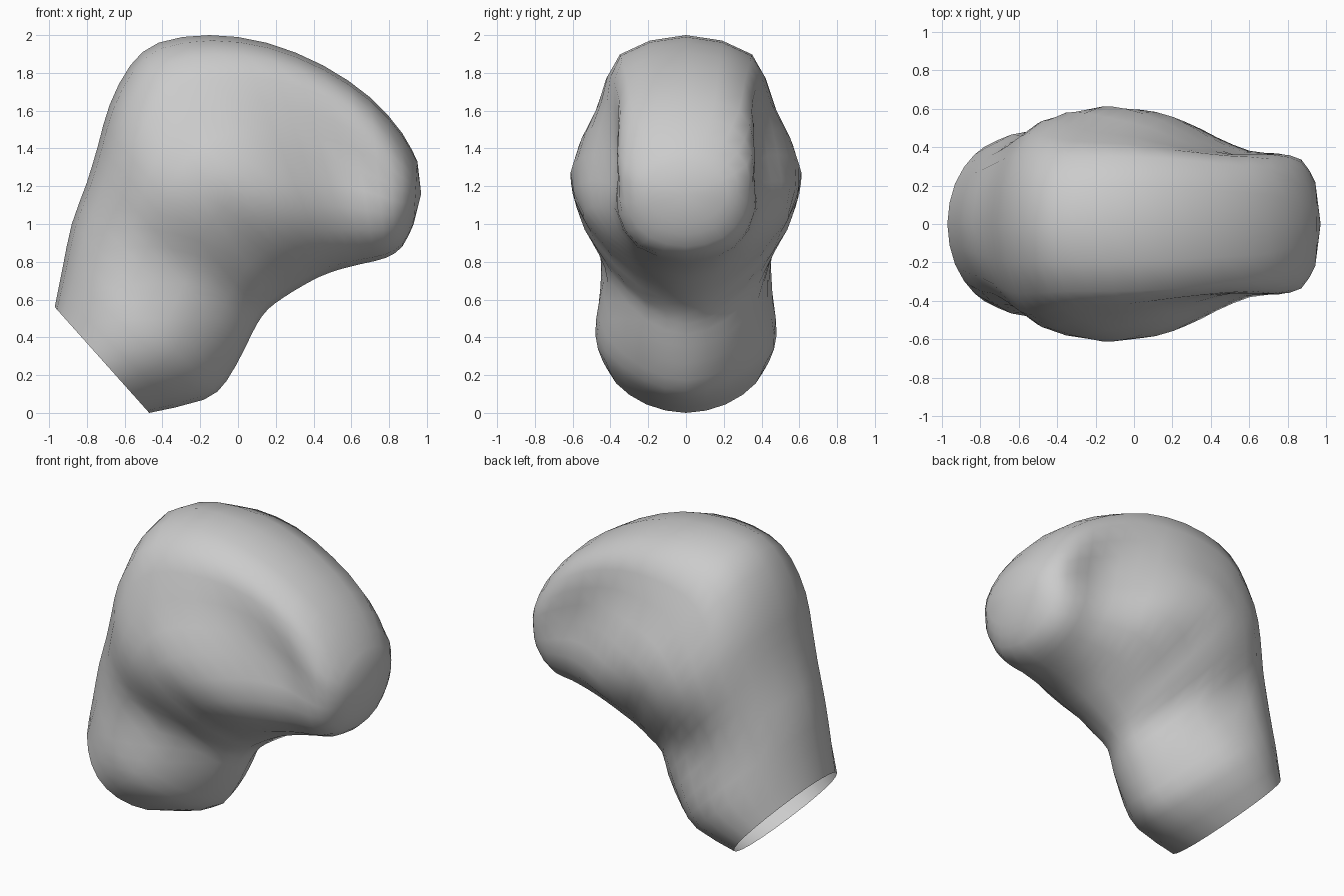
import bpy, bmesh
from mathutils import Vector

if "Cube" in bpy.data.objects:
    bpy.data.objects.remove(bpy.data.objects["Cube"])

# Cross-sections from open neck to snout:
# back/top edge x,z, throat/underside edge x,z, then half-widths at STATIONS
STATIONS = (.08, .28, .50, .72, .92)
RINGS = [
    (-.97, .56, -.47, .00, .21, .36, .42, .37, .21),
    (-.93, .76, -.18, .07, .25, .42, .48, .42, .22),
    (-.88, 1.00, -.06, .17, .27, .42, .46, .42, .22),
    (-.80, 1.22, .04, .35, .31, .46, .43, .38, .22),
    (-.74, 1.42, .10, .47, .34, .52, .51, .39, .20),
    (-.68, 1.63, .16, .55, .36, .54, .58, .46, .24),
    (-.57, 1.84, .24, .61, .36, .51, .61, .50, .26),
    (-.42, 1.96, .32, .66, .35, .48, .60, .54, .28),
    (-.15, 2.00, .43, .72, .35, .45, .54, .53, .29),
    (.15, 1.96, .54, .76, .34, .39, .43, .45, .28),
    (.45, 1.84, .66, .79, .31, .36, .35, .38, .26),
    (.70, 1.67, .78, .82, .28, .36, .36, .36, .25),
    (.87, 1.48, .87, .88, .20, .32, .33, .30, .19),
    (.95, 1.33, .93, 1.00, .12, .20, .22, .19, .11),
]


def ring_points(row):
    top, low = Vector((row[0], 0, row[1])), Vector((row[2], 0, row[3]))
    side = [(top.lerp(low, t), w) for t, w in zip(STATIONS, row[4:])]
    left = [p + Vector((0, -w, 0)) for p, w in side]
    right = [p + Vector((0, w, 0)) for p, w in reversed(side)]
    return [top] + left + [low] + right


def refine(pts, closed):
    """Insert a smooth midpoint between each neighbouring pair."""
    n, out = len(pts), []
    for i in range(n if closed else n - 1):
        pick = (lambda k: pts[k % n]) if closed else (lambda k: pts[max(0, min(n - 1, k))])
        mid = (pick(i) + pick(i + 1)) * .5625 - (pick(i - 1) + pick(i + 2)) * .0625
        out += [pts[i], mid]
    return out if closed else out + [pts[-1]]


# Smooth the sections around and along the head
rings = [refine(ring_points(r), True) for r in RINGS]
rings = list(zip(*[refine(list(line), False) for line in zip(*rings)]))

# Skin the sections, close the snout tip and leave the neck open
bm = bmesh.new()
grid = [[bm.verts.new(p) for p in ring] for ring in rings]
n = len(grid[0])
for a, b in zip(grid, grid[1:]):
    for i in range(n):
        j = (i + 1) % n
        bm.faces.new((a[i], a[j], b[j], b[i]))
tip = bm.verts.new((.97, 0, 1.16))
for i in range(n):
    bm.faces.new((grid[-1][i], grid[-1][(i + 1) % n], tip))
bmesh.ops.recalc_face_normals(bm, faces=bm.faces)
tip.normal_update()
if tip.normal.x < 0:
    bmesh.ops.reverse_faces(bm, faces=bm.faces)
for f in bm.faces:
    f.smooth = True
# Rest the neck rim on the ground
lift = -min(v.co.z for v in bm.verts)
bmesh.ops.translate(bm, vec=(0, 0, lift), verts=bm.verts)

mesh = bpy.data.meshes.new("head_shell")
bm.to_mesh(mesh)
bm.free()
head = bpy.data.objects.new("head_shell", mesh)
bpy.context.collection.objects.link(head)
